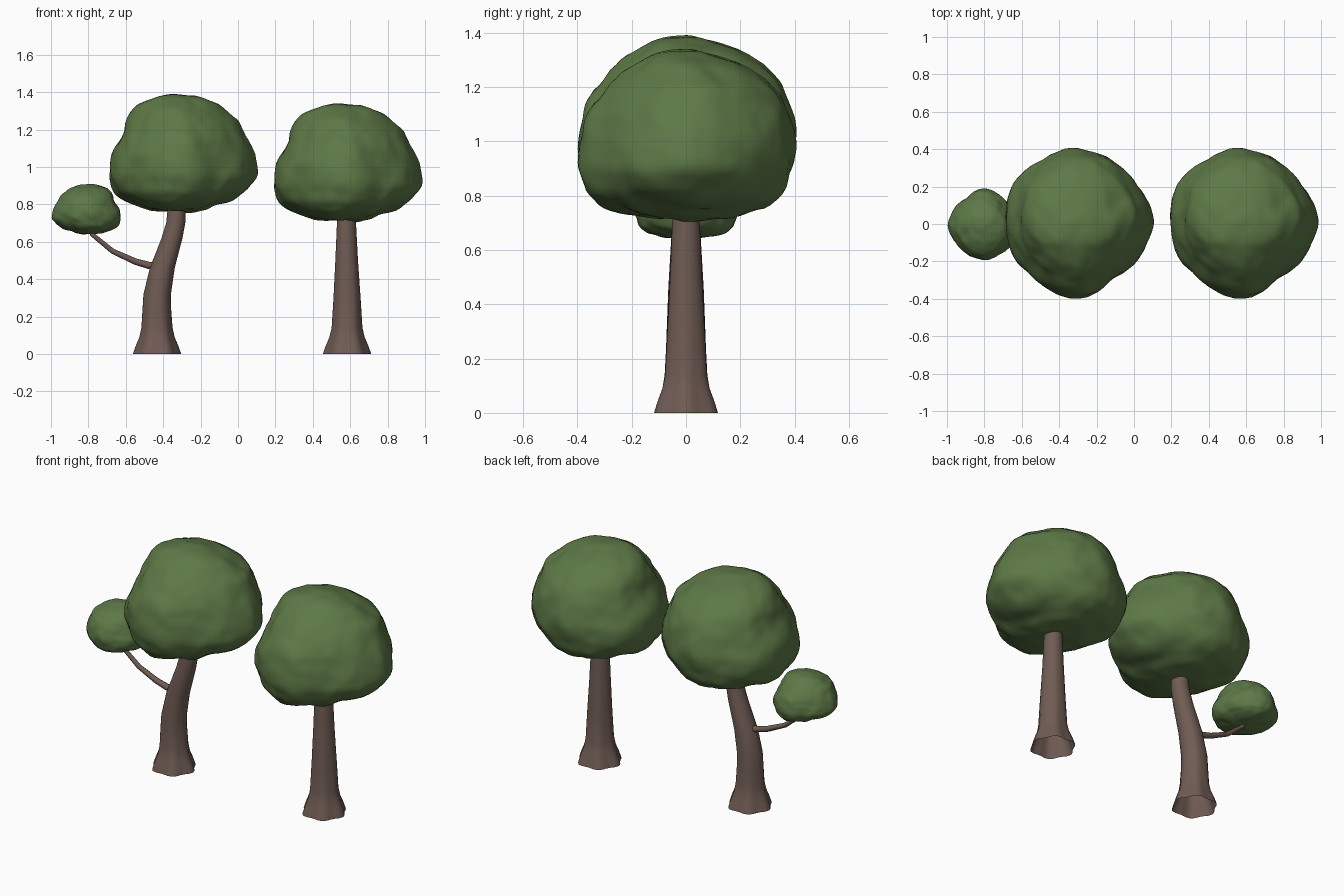
import bpy, bmesh, math
from mathutils import Vector, noise

if "Cube" in bpy.data.objects:
    bpy.data.objects.remove(bpy.data.objects["Cube"])


def material(name, rgb):
    m = bpy.data.materials.new(name)
    m.diffuse_color = (*rgb, 1)
    m.use_nodes = True
    m.node_tree.nodes["Principled BSDF"].inputs["Base Color"].default_value = m.diffuse_color
    return m


leaf = material("leaf green", (0.110, 0.190, 0.062))
bark = material("bark brown", (0.160, 0.105, 0.087))

# Crown levels: height, left, right, front, back (relative to the crown axis)
LEVELS = [
    (0.705, -0.02, -0.02, 0.0, 0.0),
    (0.72, -0.16, 0.13, -0.15, 0.16),
    (0.755, -0.29, 0.22, -0.31, 0.30),
    (0.81, -0.365, 0.33, -0.37, 0.36),
    (0.90, -0.41, 0.405, -0.395, 0.395),
    (1.00, -0.39, 0.385, -0.40, 0.405),
    (1.10, -0.34, 0.35, -0.37, 0.38),
    (1.20, -0.305, 0.30, -0.29, 0.33),
    (1.28, -0.26, 0.20, -0.21, 0.21),
    (1.32, -0.19, 0.10, -0.14, 0.11),
    (1.345, -0.03, -0.03, -0.03, -0.03),
]
# Crown outline seen from above, in a unit box
PLAN = [(1, .03), (.79, .49), (.49, .82), (-.15, 1), (-.57, .82), (-.91, .5),
        (-1, 0), (-.92, -.33), (-.71, -.63), (-.17, -.985), (.05, -1),
        (.47, -.73), (.86, -.33)]
POLAR = sorted((math.atan2(y, x) % math.tau, math.hypot(x, y)) for x, y in PLAN)
POLAR = [(POLAR[-1][0] - math.tau, POLAR[-1][1])] + POLAR + \
        [(POLAR[0][0] + math.tau, POLAR[0][1])]


def plan_radius(angle):
    for (a0, r0), (a1, r1) in zip(POLAR, POLAR[1:]):
        if a0 <= angle <= a1:
            return r0 + (r1 - r0) * (angle - a0) / (a1 - a0)
    return 1.0


# Arc length along the crown profile spreads the vertices evenly
ARC = [0.0]
for p, q in zip(LEVELS, LEVELS[1:]):
    ARC.append(ARC[-1] + math.hypot(q[0] - p[0], (q[2] - p[2] - q[1] + p[1]) / 2))


def level_at(t):
    s = t * ARC[-1]
    for i in range(len(ARC) - 1):
        if s <= ARC[i + 1]:
            f = (s - ARC[i]) / (ARC[i + 1] - ARC[i])
            return [a + (b - a) * f for a, b in zip(LEVELS[i], LEVELS[i + 1])]
    return LEVELS[-1]


def crown(name, location, scale=(1, 1, 1), turn=0.0, lump=0.014):
    bm = bmesh.new()
    bmesh.ops.create_icosphere(bm, subdivisions=5, radius=1)
    for v in bm.verts:
        d = v.co.normalized()
        z, xl, xr, yf, yb = level_at(0.5 + math.asin(max(-1, min(1, d.z))) / math.pi)
        a = math.atan2(d.y, d.x) % math.tau
        # fade the outline out towards the poles
        flat = math.hypot(d.x, d.y)
        r = 1 + (plan_radius(a) - 1) * min(1, flat * 1.5)
        v.co = ((xl + xr) / 2 + (xr - xl) / 2 * r * math.cos(a),
                (yf + yb) / 2 + (yb - yf) / 2 * r * math.sin(a), z - 0.705)
    for _ in range(3):
        bmesh.ops.smooth_vert(bm, verts=bm.verts, factor=0.5,
                              use_axis_x=True, use_axis_y=True, use_axis_z=True)
    bm.normal_update()
    # leafy lumps
    moves = [(v, v.normal * (lump * noise.noise(v.co * 8) + 0.4 * lump * noise.noise(v.co * 17)))
             for v in bm.verts]
    for v, m in moves:
        v.co += m
    for v in bm.verts:
        x, y = v.co.x * scale[0], v.co.y * scale[1]
        v.co = (x * math.cos(turn) - y * math.sin(turn) + location[0],
                x * math.sin(turn) + y * math.cos(turn) + location[1],
                v.co.z * scale[2] + location[2])
    return finish(bm, name, leaf)


def finish(bm, name, mat):
    me = bpy.data.meshes.new(name)
    bm.to_mesh(me)
    bm.free()
    me.materials.append(mat)
    me.polygons.foreach_set("use_smooth", [True] * len(me.polygons))
    ob = bpy.data.objects.new(name, me)
    bpy.context.collection.objects.link(ob)
    return ob


def bridge(bm, rings):
    for a, b in zip(rings, rings[1:]):
        n = len(a)
        for i in range(n):
            bm.faces.new((a[i], a[(i + 1) % n], b[(i + 1) % n], b[i]))


def trunk(name, stations, sides=30):
    """Stations: x, z, radius, depth of the root lobes."""
    bm = bmesh.new()
    rings = []
    for x, z, r, lobe in stations:
        ring = []
        for i in range(sides):
            a = math.tau * i / sides
            k = r * (1 + lobe * math.cos(6 * a))
            ring.append(bm.verts.new((x + k * math.cos(a), k * math.sin(a), z)))
        rings.append(ring)
    bridge(bm, rings)
    return finish(bm, name, bark)


def branch(name, points, sides=8):
    """Points: x, z, radius."""
    bm = bmesh.new()
    rings = []
    for i, (x, z, r) in enumerate(points):
        p, q = points[max(i - 1, 0)], points[min(i + 1, len(points) - 1)]
        t = Vector((q[0] - p[0], 0, q[1] - p[1])).normalized()
        side = Vector((0, 1, 0))
        up = t.cross(side)
        c = Vector((x, 0, z))
        rings.append([bm.verts.new(c + r * (math.cos(math.tau * k / sides) * side
                                            + math.sin(math.tau * k / sides) * up))
                      for k in range(sides)])
    bridge(bm, rings)
    bmesh.ops.recalc_face_normals(bm, faces=bm.faces)
    return finish(bm, name, bark)


# Straight tree on the right
trunk("straight_trunk", [
    (0.583, 0.0, 0.121, 0.07), (0.583, 0.04, 0.109, 0.06), (0.583, 0.09, 0.090, 0.05),
    (0.583, 0.14, 0.080, 0.03), (0.583, 0.30, 0.071, 0.02), (0.581, 0.50, 0.060, 0.01),
    (0.580, 0.70, 0.051, 0.0), (0.580, 0.82, 0.048, 0.0)])
crown("straight_tree_crown", (0.59, 0, 0.705))

# Bent tree on the left
trunk("bent_trunk", [
    (-0.433, 0.0, 0.121, 0.07), (-0.433, 0.04, 0.109, 0.06), (-0.433, 0.09, 0.090, 0.05),
    (-0.433, 0.14, 0.081, 0.03), (-0.434, 0.24, 0.075, 0.02), (-0.432, 0.32, 0.072, 0.02),
    (-0.405, 0.46, 0.066, 0.01), (-0.353, 0.62, 0.056, 0.0), (-0.333, 0.70, 0.051, 0.0),
    (-0.322, 0.85, 0.047, 0.0)])
crown("bent_tree_crown", (-0.29, 0, 0.755))

# Side branch with its small crown
branch("side_branch", [
    (-0.41, 0.465, 0.021), (-0.48, 0.475, 0.019), (-0.55, 0.495, 0.017),
    (-0.67, 0.550, 0.014), (-0.78, 0.640, 0.012), (-0.81, 0.72, 0.010)])
crown("side_branch_crown", (-0.812, 0, 0.64), (0.463, 0.475, 0.425), math.pi)
